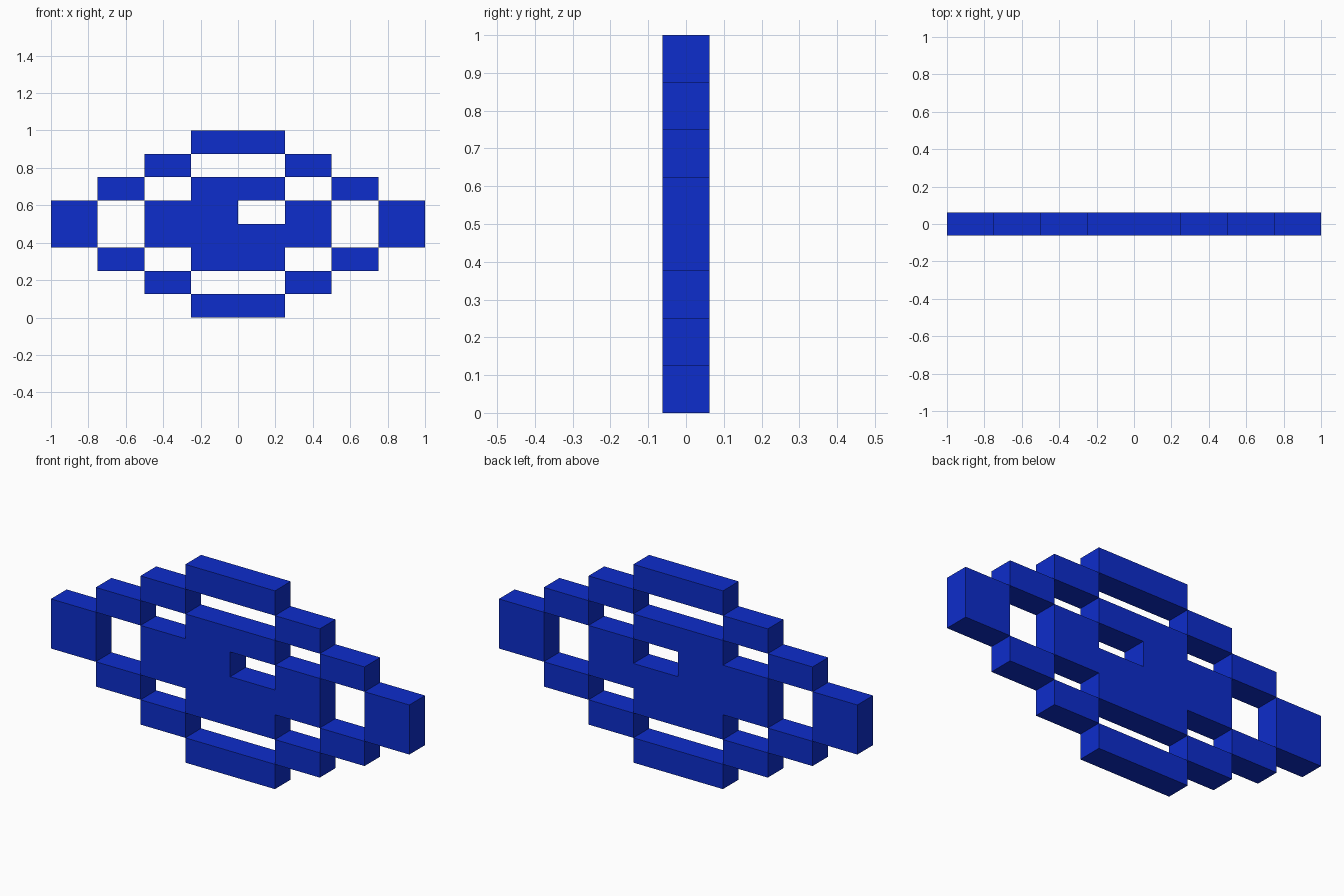
import bpy, bmesh

if "Cube" in bpy.data.objects:
    bpy.data.objects.remove(bpy.data.objects["Cube"])

W, H, D = 0.25, 0.125, 0.0625   # cell width, cell height, half depth

blue = bpy.data.materials.new("deep blue")
blue.diffuse_color = (0.004, 0.026, 0.604, 1)
blue.use_nodes = True
blue.node_tree.nodes["Principled BSDF"].inputs["Base Color"].default_value = blue.diffuse_color


def pixel_part(name, rows):
    """Thick plate from rows of cells, listed from the top down."""
    n = len(rows)
    cells = {(c, n - 1 - r) for r, row in enumerate(rows)
             for c, ch in enumerate(row) if ch == "#"}
    bm = bmesh.new()

    def quad(points):
        bm.faces.new([bm.verts.new(p) for p in points])

    for c, r in cells:
        x0, x1 = (c - 4) * W, (c - 3) * W
        z0, z1 = r * H, (r + 1) * H
        # front and back
        quad([(x0, -D, z0), (x1, -D, z0), (x1, -D, z1), (x0, -D, z1)])
        quad([(x1, D, z0), (x0, D, z0), (x0, D, z1), (x1, D, z1)])
        # walls only where there is no neighbouring cell
        for dc, dr, (ax, az), (bx, bz) in (
                (0, -1, (x0, z0), (x1, z0)), (1, 0, (x1, z0), (x1, z1)),
                (0, 1, (x1, z1), (x0, z1)), (-1, 0, (x0, z1), (x0, z0))):
            if (c + dc, r + dr) not in cells:
                quad([(ax, -D, az), (ax, D, az), (bx, D, bz), (bx, -D, bz)])
    bmesh.ops.remove_doubles(bm, verts=bm.verts, dist=1e-4)
    # merge the cells into large flat faces
    bmesh.ops.dissolve_limit(bm, angle_limit=0.01, verts=bm.verts, edges=bm.edges)
    bmesh.ops.triangulate(bm, faces=[f for f in bm.faces if len(f.verts) > 4])
    me = bpy.data.meshes.new(name)
    bm.to_mesh(me)
    bm.free()
    me.materials.append(blue)
    ob = bpy.data.objects.new(name, me)
    bpy.context.collection.objects.link(ob)


# stepped eye outline
pixel_part("eye_outline", [
    "...##...",
    "..#..#..",
    ".#....#.",
    "#......#",
    "#......#",
    ".#....#.",
    "..#..#..",
    "...##...",
])

# iris with the open highlight
pixel_part("iris", [
    "........",
    "........",
    "...##...",
    "..##.#..",
    "..####..",
    "...##...",
    "........",
    "........",
])
